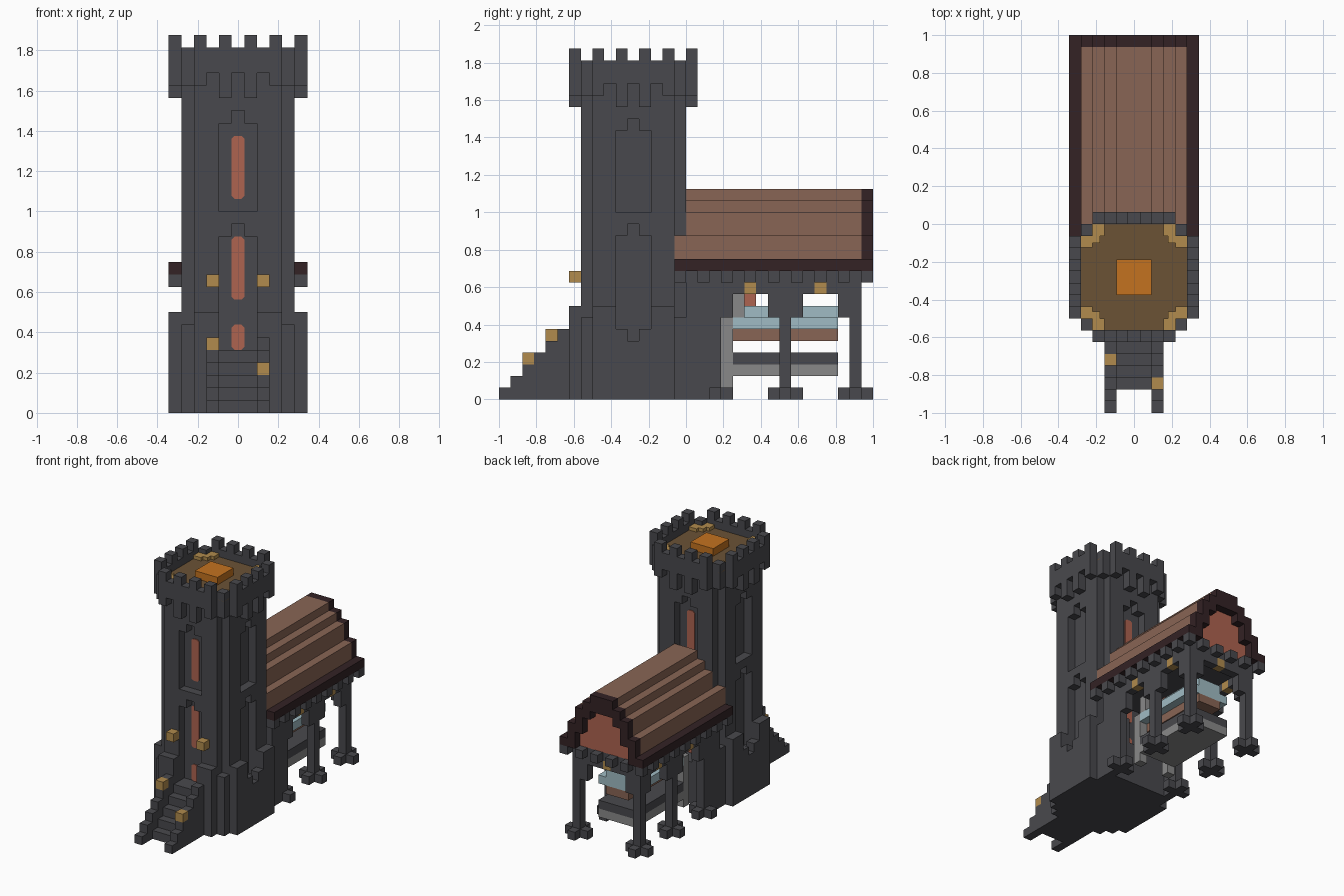
import bpy, bmesh
from mathutils import Vector, Matrix

U = 1 / 16  # size of one block
cube = bpy.data.objects.get("Cube")
if cube:
    bpy.data.objects.remove(cube, do_unlink=True)


def material(name, r, g, b):
    m = bpy.data.materials.new(name)
    m.use_nodes = True
    m.diffuse_color = (r, g, b, 1)
    m.node_tree.nodes["Principled BSDF"].inputs["Base Color"].default_value = (r, g, b, 1)
    return m


STONE = material("dark stone", .066, .066, .074)
PALE = material("pale stone", .25, .25, .25)
TILE = material("roof tile", .25, .13, .09)
TRIM = material("dark timber", .033, .016, .018)
CLAY = material("terracotta", .42, .125, .08)
GOLD = material("lamp gold", .44, .26, .075)
DECK = material("deck brown", .145, .085, .036)
FIRE = material("beacon orange", .55, .17, .014)
GLASS = material("pale blue", .35, .5, .55)


def part(name, mat, boxes, chamfer=0):
    """Build one object out of boxes (x0, x1, y0, y1, z0, z1) in block units."""
    bm = bmesh.new()
    for x0, x1, y0, y1, z0, z1 in boxes:
        lo, hi = Vector((x0, y0, z0)), Vector((x1, y1, z1))
        mat4 = Matrix.Translation((lo + hi) / 2) @ Matrix.Diagonal((hi - lo).to_4d())
        bmesh.ops.create_cube(bm, size=1, matrix=mat4)
    if chamfer:
        edges = [e for e in bm.edges if abs(e.verts[0].co.y - e.verts[1].co.y) > 1e-4]
        bmesh.ops.bevel(bm, geom=edges, offset=chamfer, segments=1, affect='EDGES')
    bmesh.ops.scale(bm, vec=(U, U, U), verts=bm.verts)
    me = bpy.data.meshes.new(name)
    bm.to_mesh(me)
    bm.free()
    me.materials.append(mat)
    ob = bpy.data.objects.new(name, me)
    bpy.context.collection.objects.link(ob)
    return ob


def mirror(boxes):
    return boxes + [(-b[1], -b[0]) + tuple(b[2:]) for b in boxes]


CY = -4.5  # tower centre


def around(boxes, sides=range(4)):
    """Repeat (u0, u1, d0, d1, z0, z1) on the tower sides; 0 front, 1 right, 2 back, 3 left."""
    out = []
    for u0, u1, d0, d1, z0, z1 in boxes:
        for k in sides:
            xy = [(u0, u1, -d1, -d0), (d0, d1, u0, u1),
                  (-u1, -u0, d0, d1), (-d1, -d0, -u1, -u0)][k]
            out.append((xy[0], xy[1], xy[2] + CY, xy[3] + CY, z0, z1))
    return out


def column(u, d, z0, z1):
    return (u - .5, u + .5, d - .5, d + .5, z0, z1)


# Tower body with stepped niches on each side
part("tower_core", STONE, [(-3.5, 3.5, CY - 3.5, CY + 3.5, 0, 28)])
shell = mirror([(1.5, 3.5, 3.5, 4.5, 0, 28), (.5, 1.5, 3.5, 4.5, 14, 16),
                (.5, 1.5, 3.5, 4.5, 23, 28)])
shell += [(-1.5, 1.5, 3.5, 4.5, 0, 5), (-.5, .5, 3.5, 4.5, 15, 16), (-.5, .5, 3.5, 4.5, 24, 28)]
part("tower_walls", STONE, around(shell))
part("tower_corners", STONE, around([column(4, 4, 0, 7), column(4, 4, 26, 29)]))

# Stepped base skirt
skirt = mirror([(1.5, 3.5, 4.5, 5.5, 0, 8)])
part("skirt", STONE, around(skirt + [(-1.5, 1.5, 4.5, 5.5, 0, 5)]))
part("skirt_steps", STONE, around(mirror([column(1, 5, 5, 6)]), (1, 3)))

# Battlements: hanging corbels below, merlons on every second block
bottoms = {0: 27, 1: 25, 2: 27, 3: 26}
ring = [column(u, 5, bottoms[abs(u)], 30 if u % 2 else 29) for u in range(-3, 4)]
part("battlements", STONE, around(ring))

# Windows and doors set in the niches
panes = [(-.5, .5, 3.5, 3.6, 17, 22), (-.5, .5, 3.5, 3.6, 9, 14), (-.5, .5, 3.5, 3.6, 5, 7)]
part("windows", CLAY, around(panes, (0, 2)), chamfer=.22)

# Tower deck, corner lamps and beacon
part("deck", DECK, [(-4.5, 4.5, CY - 4.5, CY + 4.5, 28, 28.1)])
part("deck_lamps", GOLD, around([column(3, 4, 28, 28.5), column(4, 3, 28, 28.5),
                                 (2.9, 3.5, 2.9, 3.5, 28, 28.5)]))
part("beacon", FIRE, [(-1.5, 1.5, CY - 1.5, CY + 1.5, 28, 29)])

# Front stairs with stepped side rails
part("stairs", STONE, [(-1.5, 1.5, j - 16, j - 15, 0, j - 1) for j in range(2, 7)])
part("stair_rails", STONE, mirror([(1.5, 2.5, j - 16, j - 15, 0, j + 1) for j in range(6)]))
part("stair_lamps", GOLD, [(1.5, 2.5, -14, -13, 3, 4), (-2.5, -1.5, -12, -11, 5, 6)])
part("door_lamps", GOLD, mirror([(1.5, 2.5, -10, -9, 10, 11)]))

# Hall roof: stepped barrel of tile with a timber eave and end band
steps = [(4.5, 12, 14), (3.5, 14, 16), (2.5, 16, 17), (1.5, 17, 18)]
part("roof_ridge", TILE, [(-w, w, 0, 15, top - 1, top) for w, low, top in steps[2:]])
part("roof_sides", TILE, mirror([(w - 1, w, 0, 15, low - 1, top) for w, low, top in steps[:2]]
                                + [(3.5, 4.5, -1, 0, 12, 14)]))
part("eaves", TRIM, mirror([(4.5, 5.5, -1, 16, 11, 12)]))
band = mirror([(3.5, 4.5, 15, 16, 11, 14), (2.5, 3.5, 15, 16, 13, 16),
               (1.5, 2.5, 15, 16, 15, 17)])
part("end_band", TRIM, band + [(-1.5, 1.5, 15, 16, 16, 18)])
part("gable", CLAY, [(-3.5, 3.5, 14, 15, 11, 14), (-2.5, 2.5, 14, 15, 14, 16),
                     (-1.5, 1.5, 14, 15, 16, 17)])

# Hall frame: ceiling, dentils, side beams with lamp gaps
part("ceiling", STONE, [(-4.5, 4.5, 0, 15, 10, 11)])
part("side_dentils", STONE, mirror([(4.5, 5.5, y, y + 1, 10, 11) for y in range(-1, 16, 2)]))
part("end_dentils", STONE, [(x - .5, x + .5, 15, 16, 10, 11) for x in range(-5, 6, 2)])
part("side_beams", STONE, mirror([(3.5, 4.5, a, b, 9, 10) for a, b in ((0, 5), (6, 11), (12, 15))]))
part("end_beams", STONE, mirror([(.5, 4.5, 14, 15, 9, 10)]))
part("hall_lamps", GOLD, mirror([(3.5, 4.5, y, y + 1, 9, 10) for y in (5, 11)])
     + [(-.5, .5, 14, 15, 9, 10)])
part("porch_walls", STONE, mirror([(3.5, 4.5, 0, 2, 0, 10)]))

# Pillars with cross-shaped feet and wide caps
pillars, feet, caps = [], [], []
for y in (2, 8, 14):
    pillars.append((3.5, 4.5, y, y + 1, 0, 9))
    feet += [(3.5, 4.5, y - 1, y + 2, 0, 1), (2.5, 5.5, y, y + 1, 0, 1)]
    caps.append((3.5, 4.5, y - 1, min(y + 2, 15), 7, 9))
part("pillars", STONE, mirror(pillars))
part("pillar_feet", STONE, mirror(feet))
part("pillar_caps", STONE, mirror(caps + [(2.5, 3.5, 14, 15, 7, 9)]))

# Furnishings under the roof
part("plinth", PALE, [(-2.5, 2.5, 4, 13, 2, 3)])
part("plinth_top", STONE, [(-2.5, 2.5, 4, 13, 3, 4)])
part("chest_base", TILE, [(-1.5, 1.5, 4, 13, 5, 6)])
part("chest_body", GLASS, [(-2.5, 2.5, 4, 13, 6, 7), (-1.5, 1.5, 4, 13, 7, 8)])
part("inner_posts", PALE, mirror([(1.5, 2.5, 3, 4, 1, 7), (1.5, 2.5, 4, 5, 7, 9)]))
part("hanging_block", CLAY, [(-.5, .5, 5, 6, 8, 9)])
